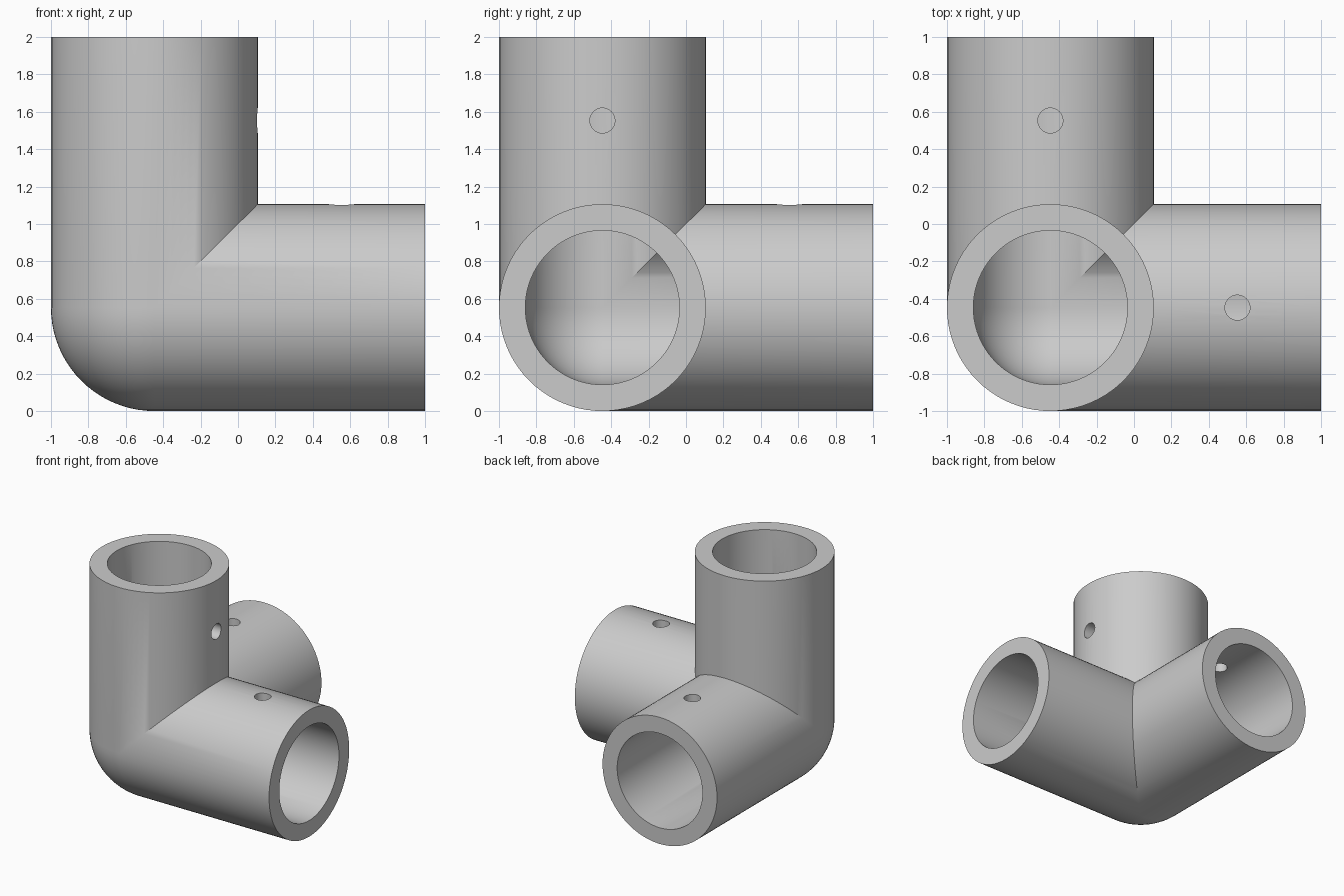
import bpy, bmesh
from math import sin, cos, pi
from mathutils import Vector, Matrix

cube = bpy.data.objects.get("Cube")
if cube:
    bpy.data.objects.remove(cube, do_unlink=True)

OUTER, INNER = 0.553, 0.412
CENTRE = Vector((-0.447, -0.447, 0.553))
REACH = 1.447          # corner centre to each open end
HOLE_R = 0.067
QUARTER = 20           # segments per quarter turn
STEP = pi / 2 / QUARTER

grey = bpy.data.materials.new("plain grey")
grey.use_nodes = True
colour = (0.6, 0.6, 0.6, 1)
grey.diffuse_color = colour
grey.node_tree.nodes["Principled BSDF"].inputs["Base Color"].default_value = colour


def on_axis(axis, along, u, v):
    p = Vector((0, 0, 0))
    p[axis], p[(axis + 1) % 3], p[(axis + 2) % 3] = along, u, v
    return p + CENTRE


def quad(bm, points):
    bm.faces.new([bm.verts.new(p) for p in points])


def ring_point(axis, r, i, end):
    """Point on an arm: its open end, or its mitred start."""
    u, v = r * cos(i * STEP), r * sin(i * STEP)
    return on_axis(axis, REACH if end else max(0, u, v), u, v)


def ball_point(r, i, j):
    a, b = i * STEP, j * STEP
    return CENTRE - r * Vector((sin(b) * cos(a), sin(b) * sin(a), cos(b)))


def to_object(bm, name):
    mesh = bpy.data.meshes.new(name)
    bm.to_mesh(mesh)
    bm.free()
    mesh.materials.append(grey)
    obj = bpy.data.objects.new(name, mesh)
    bpy.context.collection.objects.link(obj)
    return obj


bm = bmesh.new()
# Three mitred arms, inside and outside walls
for axis in range(3):
    for i in range(4 * QUARTER):
        for r in (OUTER, INNER):
            quad(bm, [ring_point(axis, r, i, False), ring_point(axis, r, i + 1, False),
                      ring_point(axis, r, i + 1, True), ring_point(axis, r, i, True)])
        # Flat rim at the open end
        quad(bm, [ring_point(axis, OUTER, i, True), ring_point(axis, OUTER, i + 1, True),
                  ring_point(axis, INNER, i + 1, True), ring_point(axis, INNER, i, True)])
# Rounded corner, inside and outside
for r in (OUTER, INNER):
    for i in range(QUARTER):
        for j in range(QUARTER):
            quad(bm, [ball_point(r, i, j), ball_point(r, i + 1, j),
                      ball_point(r, i + 1, j + 1), ball_point(r, i, j + 1)])
bmesh.ops.remove_doubles(bm, verts=bm.verts, dist=0.0001)
bmesh.ops.recalc_face_normals(bm, faces=bm.faces)
fitting = to_object(bm, "corner_pipe_fitting")

# Screw hole cutters, one through a single wall of each arm
bm = bmesh.new()
side = (OUTER + INNER) / 2
for offset, turn in (((1, 0, side), Matrix()),
                     ((0, 1, side), Matrix()),
                     ((side, 0, 1), Matrix.Rotation(pi / 2, 4, "Y"))):
    bmesh.ops.create_cone(bm, cap_ends=True, segments=32, radius1=HOLE_R,
                          radius2=HOLE_R, depth=0.3,
                          matrix=Matrix.Translation(CENTRE + Vector(offset)) @ turn)
cutter = to_object(bm, "screw_hole_cutter")
cutter.hide_render = True

cut = fitting.modifiers.new("screw holes", "BOOLEAN")
cut.operation = "DIFFERENCE"
cut.solver = "EXACT"
cut.object = cutter

bpy.ops.object.select_all(action="DESELECT")
fitting.select_set(True)
bpy.context.view_layer.objects.active = fitting
bpy.ops.object.modifier_apply(modifier=cut.name)
bpy.data.objects.remove(cutter, do_unlink=True)
bpy.ops.object.shade_smooth_by_angle(angle=pi / 6)
